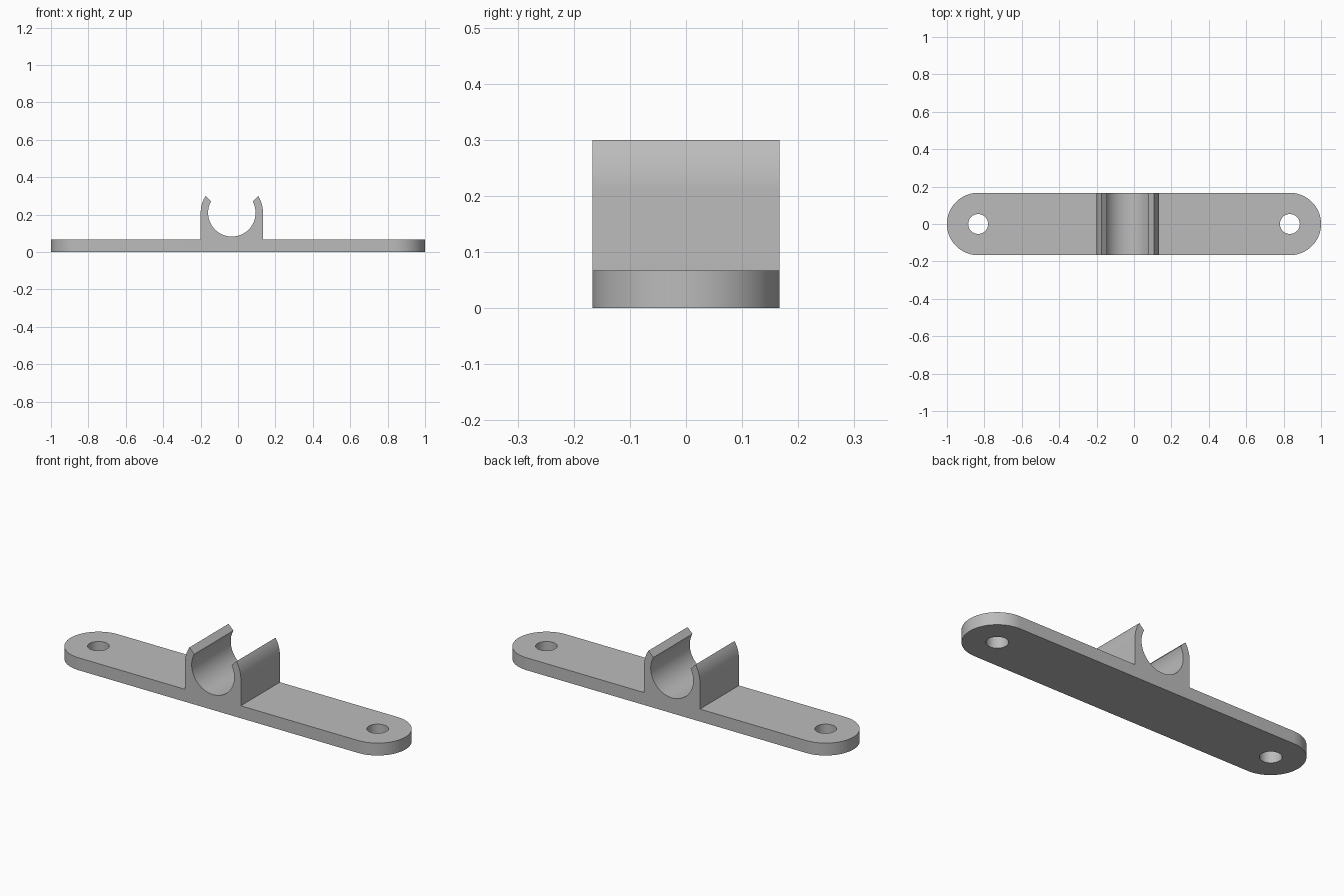
import bpy, bmesh
from math import radians, sin, cos, sqrt, atan2, pi
from mathutils import Vector

cube = bpy.data.objects.get("Cube")
if cube:
    bpy.data.objects.remove(cube, do_unlink=True)

# Main dimensions
HALF_W = 1 / 6        # half width of the strip, also the end and clip radius
THICK = 0.067         # strip thickness
HOLE_X, HOLE_R = 1 - HALF_W, 0.053
CLIP_X, CLIP_Z = -0.033, 0.21
BORE_R = 0.127
TOP = 0.30

grey = bpy.data.materials.new("plain grey")
grey.use_nodes = True
colour = (0.50, 0.50, 0.50, 1)
grey.diffuse_color = colour
grey.node_tree.nodes["Principled BSDF"].inputs["Base Color"].default_value = colour


def arc(cx, cy, r, a0, a1, n):
    return [(cx + r * cos(a0 + (a1 - a0) * i / n),
             cy + r * sin(a0 + (a1 - a0) * i / n)) for i in range(n + 1)]


def prism(name, points, offset):
    """Extrude a closed loop of 3D points into a solid."""
    bm = bmesh.new()
    face = bm.faces.new([bm.verts.new(p) for p in points])
    new = bmesh.ops.extrude_face_region(bm, geom=[face])["geom"]
    bmesh.ops.translate(bm, vec=Vector(offset),
                        verts=[v for v in new if isinstance(v, bmesh.types.BMVert)])
    bmesh.ops.recalc_face_normals(bm, faces=bm.faces)
    mesh = bpy.data.meshes.new(name)
    bm.to_mesh(mesh)
    bm.free()
    mesh.materials.append(grey)
    obj = bpy.data.objects.new(name, mesh)
    bpy.context.collection.objects.link(obj)
    return obj


def combine(target, tool, operation):
    """Apply a boolean, then discard the helper solid."""
    bpy.context.view_layer.objects.active = target
    mod = target.modifiers.new(tool.name, "BOOLEAN")
    mod.operation, mod.object, mod.solver = operation, tool, "EXACT"
    bpy.ops.object.modifier_apply(modifier=mod.name)
    bpy.data.objects.remove(tool, do_unlink=True)


# Mounting strip with rounded ends
outline = (arc(HOLE_X, 0, HALF_W, -pi / 2, pi / 2, 48)
           + arc(-HOLE_X, 0, HALF_W, pi / 2, 3 * pi / 2, 48))
bracket = prism("mounting_bracket", [(x, y, 0) for x, y in outline], (0, 0, THICK))

# Open pipe clip: straight walls, curved jaws, tips chamfered at 45 degrees
tip_z = TOP - CLIP_Z
tip_x = sqrt(HALF_W ** 2 - tip_z ** 2)
gap = tip_x - tip_z
lip_z = (sqrt(2 * BORE_R ** 2 - gap ** 2) - gap) / 2
tip = atan2(tip_z, tip_x)
lip = atan2(lip_z, lip_z + gap)
profile = ([(CLIP_X - HALF_W, THICK / 2), (CLIP_X + HALF_W, THICK / 2)]
           + arc(CLIP_X, CLIP_Z, HALF_W, 0, tip, 16)
           + arc(CLIP_X, CLIP_Z, BORE_R, lip, -pi - lip, 72)
           + arc(CLIP_X, CLIP_Z, HALF_W, pi - tip, pi, 16))
clip = prism("pipe_clip", [(x, -HALF_W, z) for x, z in profile], (0, 2 * HALF_W, 0))
combine(bracket, clip, "UNION")

# Screw hole near each end
for side in (-1, 1):
    circle = arc(side * HOLE_X, 0, HOLE_R, 0, 2 * pi, 48)[:-1]
    drill = prism("screw_hole", [(x, y, -THICK) for x, y in circle], (0, 0, 3 * THICK))
    drill.hide_render = True
    combine(bracket, drill, "DIFFERENCE")

bpy.ops.object.select_all(action="DESELECT")
bracket.select_set(True)
bpy.context.view_layer.objects.active = bracket
bpy.ops.object.shade_smooth_by_angle(angle=radians(25))
